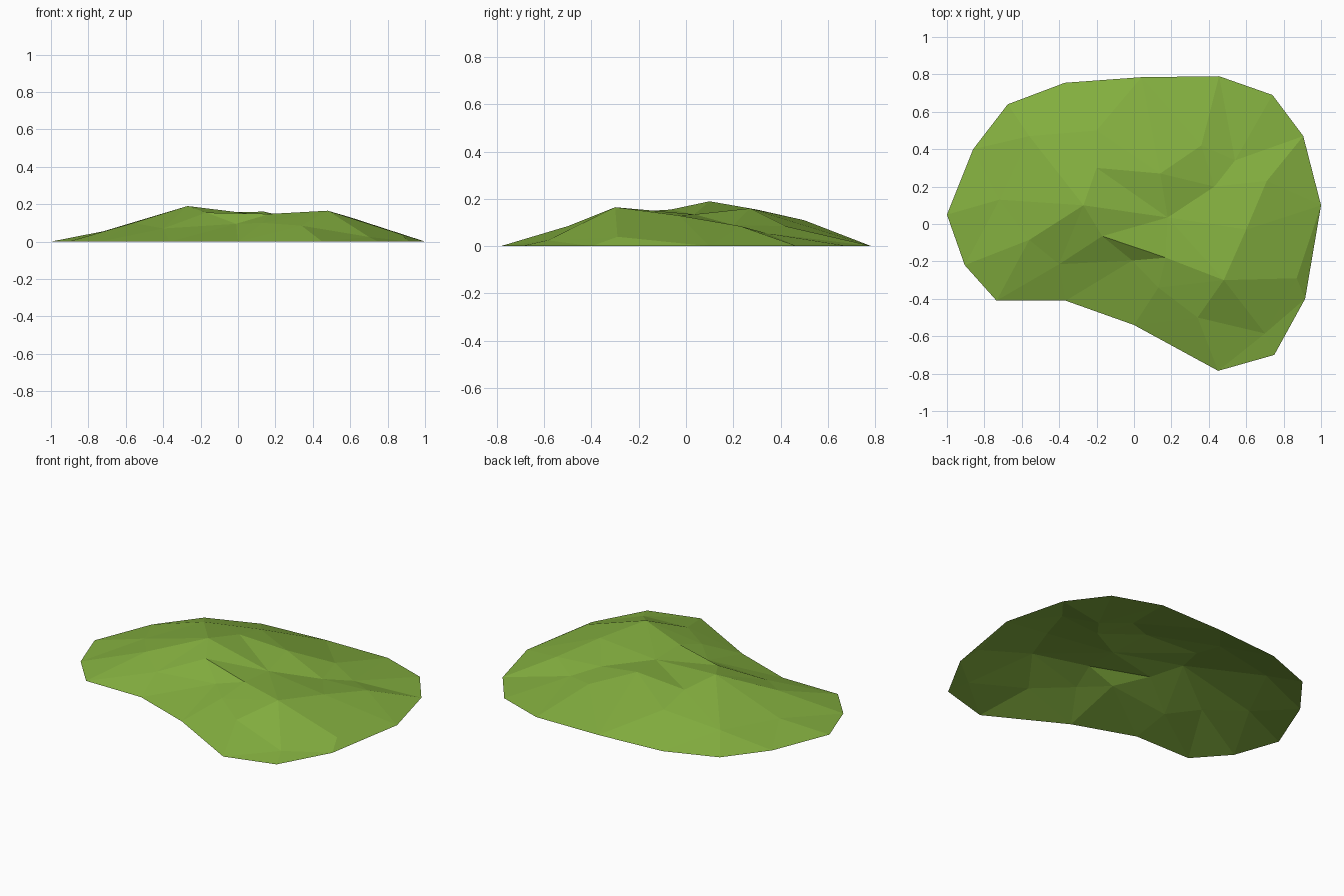
import bpy
from mathutils import Vector
from mathutils.geometry import delaunay_2d_cdt

if "Cube" in bpy.data.objects:
    bpy.data.objects.remove(bpy.data.objects["Cube"])

# Ground outline of the mound (z = 0)
rim = [(-1, .05), (-.86, .40), (-.675, .64), (-.37, .755), (.04, .785), (.455, .79),
       (.74, .69), (.905, .47), (1, .10), (.915, -.40), (.75, -.70), (.45, -.785),
       (0, -.54), (-.365, -.41), (-.735, -.41), (-.905, -.22)]

# Hill points: peaks, ridges, valley and slopes
hill = [(-.27, .10, .19), (-.17, -.065, .155), (.17, -.18, .148),       # west peak, cliff edge
        (.48, -.30, .165), (.60, -.03, .13), (.71, .23, .085),         # east peak and ridge
        (.18, .035, .135), (.43, .20, .09), (.54, .34, .055),          # valley
        (-.20, .30, .155), (.14, .27, .16), (.36, .42, .085),          # north ridge
        (-.20, .50, .11), (-.56, -.085, .10), (-.40, -.215, .07),      # west slopes
        (-.01, -.195, .095), (.13, -.34, .10), (.34, -.50, .085),      # cliff foot, south slopes
        (.70, -.585, .025), (.87, -.29, .04),                          # east slopes
        (-.56, .47, .07), (-.72, .13, .055)]

# Creases that must stay as edges, as chains of hill indices
creases = [(0, 1, 2, 3, 4, 5), (6, 7, 8), (0, 9, 10), (10, 7), (10, 11, 8),
           (0, 13, 14, 1), (14, 15, 2), (9, 6), (0, 6), (2, 6, 3), (17, 3, 18), (3, 19)]

n = len(rim)
pts = [(x, y, 0.0) for x, y in rim] + hill
edges = [(i, (i + 1) % n) for i in range(n)]
for chain in creases:
    edges += [(a + n, b + n) for a, b in zip(chain, chain[1:])]
edges.append((5 + n, 7))                                               # ridge runs down to the rim

flat = [Vector(p[:2]) for p in pts]
verts, _, faces, src, _, _ = delaunay_2d_cdt(flat, edges, [], 1, 1e-5)


# Height of each triangulated point (average of its sources, or nearest if new)
def height(i):
    if src[i]:
        return pts[src[i][0]][2]
    near = sorted(range(len(pts)), key=lambda k: (flat[k] - verts[i]).length)[:2]
    return sum(pts[k][2] for k in near) / 2


mesh = bpy.data.meshes.new("grass_mound")
mesh.from_pydata([(v.x, v.y, height(i)) for i, v in enumerate(verts)], [], faces)
mesh.update()
mound = bpy.data.objects.new("grass_mound", mesh)
bpy.context.collection.objects.link(mound)

grass = bpy.data.materials.new("grass green")
grass.diffuse_color = (.23, .43, .05, 1)
grass.use_nodes = True
grass.node_tree.nodes["Principled BSDF"].inputs["Base Color"].default_value = grass.diffuse_color
mesh.materials.append(grass)
